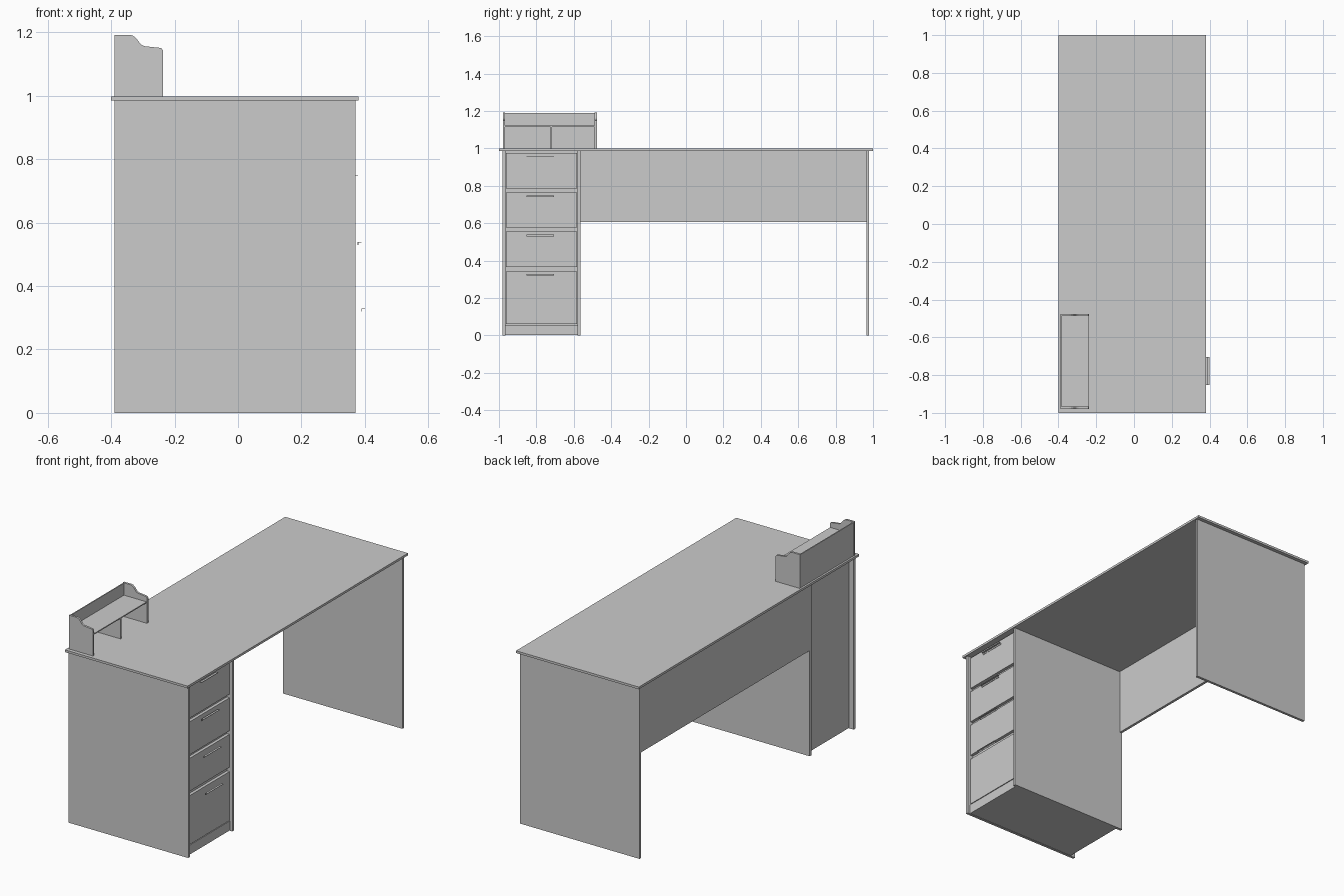
import bpy, bmesh

if "Cube" in bpy.data.objects:
    bpy.data.objects.remove(bpy.data.objects["Cube"])


def box(name, x0, x1, y0, y1, z0, z1):
    bm = bmesh.new()
    bmesh.ops.create_cube(bm, size=1)
    for v in bm.verts:
        v.co.x = x0 if v.co.x < 0 else x1
        v.co.y = y0 if v.co.y < 0 else y1
        v.co.z = z0 if v.co.z < 0 else z1
    return add(name, bm)


def extruded(name, profile, y0, y1):
    # XZ outline pushed along y
    bm = bmesh.new()
    face = bm.faces.new([bm.verts.new((x, y0, z)) for x, z in profile])
    new = bmesh.ops.extrude_face_region(bm, geom=[face])["geom"]
    for v in new:
        if isinstance(v, bmesh.types.BMVert):
            v.co.y = y1
    bmesh.ops.recalc_face_normals(bm, faces=bm.faces)
    return add(name, bm)


def add(name, bm):
    mesh = bpy.data.meshes.new(name)
    bm.to_mesh(mesh)
    bm.free()
    obj = bpy.data.objects.new(name, mesh)
    bpy.context.collection.objects.link(obj)
    return obj


TOP, UNDER = 0.998, 0.985

# Desktop and the three upright panels
box("desktop", -0.40, 0.38, -1, 1, UNDER, TOP)
for name, y in (("outer_cabinet_panel", -0.98), ("inner_cabinet_panel", -0.58), ("leg_panel", 0.964)):
    box(name, -0.39, 0.37, y, y + 0.015, 0, UNDER)

# Back panel across the knee space
box("modesty_panel", -0.388, -0.373, -0.565, 0.964, 0.605, UNDER)

# Drawer cabinet body and plinth
box("cabinet_body", -0.36, 0.337, -0.965, -0.58, 0.002, UNDER)
box("cabinet_plinth", 0.337, 0.354, -0.965, -0.58, 0.002, 0.056)

# Drawer fronts, each with an angled pull that steps outwards going down
drawers = [(0.786, 0.976), (0.576, 0.765), (0.366, 0.555), (0.06, 0.341)]
for i, (z0, z1) in enumerate(drawers):
    box(f"drawer_front_{i + 1}", 0.337, 0.3545, -0.962, -0.583, z0, z1)
    x, z, t = 0.3545 + 0.0115 * i, 0.959 - 0.21 * i, 0.002
    pull = [(x, z), (x + 0.012, z), (x + 0.012, z - t), (x + t, z - t), (x + t, z - 0.01), (x, z - 0.01)]
    extruded(f"drawer_pull_{i + 1}", pull, -0.853, -0.705)

# Desktop organiser: shaped sides, back, shelf and divider
side = [(-0.39, TOP), (-0.39, 1.192), (-0.343, 1.192), (-0.333, 1.19), (-0.324, 1.184),
        (-0.317, 1.176), (-0.311, 1.168), (-0.304, 1.16), (-0.295, 1.156), (-0.248, 1.151),
        (-0.241, 1.149), (-0.237, 1.143), (-0.237, TOP)]
for name, y in (("organiser_side_outer", -0.979), ("organiser_side_inner", -0.488)):
    extruded(name, side, y, y + 0.012)
box("organiser_back", -0.389, -0.383, -0.967, -0.488, TOP, 1.19)
box("organiser_shelf", -0.383, -0.239, -0.967, -0.488, 1.115, 1.121)
box("organiser_divider", -0.383, -0.239, -0.724, -0.717, TOP, 1.115)
